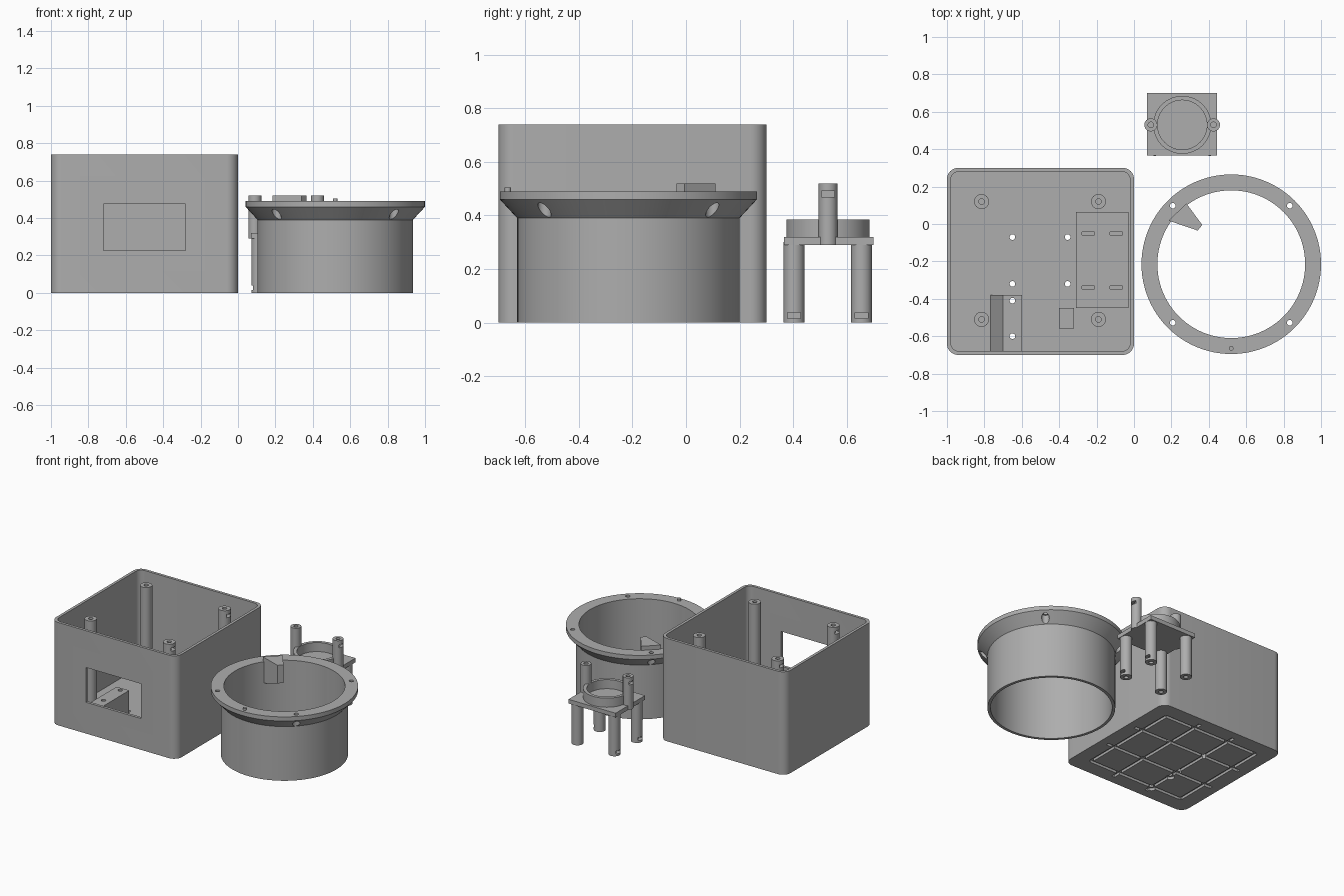
import bpy, bmesh
from math import cos, sin, pi, radians
from mathutils import Matrix, Vector

if "Cube" in bpy.data.objects:
    bpy.data.objects.remove(bpy.data.objects["Cube"], do_unlink=True)

grey = bpy.data.materials.new("plain grey")
grey.use_nodes = True
grey.diffuse_color = (0.42, 0.42, 0.42, 1)
grey.node_tree.nodes["Principled BSDF"].inputs["Base Color"].default_value = grey.diffuse_color


def finish(name, bm):
    bmesh.ops.recalc_face_normals(bm, faces=bm.faces)
    mesh = bpy.data.meshes.new(name)
    bm.to_mesh(mesh)
    bm.free()
    obj = bpy.data.objects.new(name, mesh)
    bpy.context.collection.objects.link(obj)
    mesh.materials.append(grey)
    return obj


def box(name, lo, hi):
    bm = bmesh.new()
    lo, hi = Vector(lo), Vector(hi)
    bmesh.ops.create_cube(bm, size=1, matrix=Matrix.Translation((lo + hi) / 2)
                          @ Matrix.Diagonal((*(hi - lo), 1)))
    return finish(name, bm)


def prism(name, outline, direction):
    """Extrude a closed outline of 3D points along a direction."""
    bm = bmesh.new()
    face = bm.faces.new([bm.verts.new(p) for p in outline])
    top = bmesh.ops.extrude_face_region(bm, geom=[face])["geom"]
    moved = [v for v in top if isinstance(v, bmesh.types.BMVert)]
    bmesh.ops.translate(bm, vec=direction, verts=moved)
    return finish(name, bm)


def lathe(name, profile, x, y, steps=24):
    """Revolve an (r, z) profile; points on the axis close the solid."""
    bm = bmesh.new()
    verts = [bm.verts.new((r, 0, z)) for r, z in profile]
    loop = profile[0][0] > 0
    edges = [bm.edges.new(p) for p in zip(verts, verts[1:])]
    if loop:
        edges.append(bm.edges.new((verts[-1], verts[0])))
    bmesh.ops.spin(bm, geom=verts + edges, cent=(0, 0, 0), axis=(0, 0, 1),
                   angle=2 * pi, steps=steps, use_merge=True)
    bmesh.ops.remove_doubles(bm, verts=bm.verts, dist=1e-5)
    bmesh.ops.translate(bm, vec=(x, y, 0), verts=bm.verts)
    return finish(name, bm)


def rod(x, y, r, z0, z1):
    return lathe("rod", [(0, z0), (r, z0), (r, z1), (0, z1)], x, y, 20)


def cut(obj, *cutters):
    for cutter in cutters:
        mod = obj.modifiers.new("cut", "BOOLEAN")
        mod.operation, mod.solver, mod.object = "DIFFERENCE", "EXACT", cutter
        bpy.context.view_layer.objects.active = obj
        bpy.ops.object.modifier_apply(modifier=mod.name)
        bpy.data.objects.remove(cutter, do_unlink=True)


def rounded(x0, y0, x1, y1, r, z):
    pts = []
    corners = [(x1 - r, y1 - r), (x0 + r, y1 - r), (x0 + r, y0 + r), (x1 - r, y0 + r)]
    for i, (cx, cy) in enumerate(corners):
        for k in range(9):
            a = radians(90 * i + 90 * k / 8)
            pts.append((cx + r * cos(a), cy + r * sin(a), z))
    return pts


def post(name, x, y, r, z0, z1, hole_end, side):
    """Screw post with a blind hole at one end and a nut slot facing sideways."""
    if hole_end == "top":
        profile = [(0, z0), (r, z0), (r, z1), (.015, z1), (.015, z1 - .1), (0, z1 - .1)]
        z = z1 - .04
    else:
        profile = [(0, z1), (r, z1), (r, z0), (.015, z0), (.015, z0 + .1), (0, z0 + .1)]
        z = z0 + .027
    obj = lathe(name, profile, x, y)
    xs = sorted((x - side * .018, x + side * .06))
    cut(obj, box("slot", (xs[0], y - .025, z - .011), (xs[1], y + .025, z + .011)))
    return obj


# Open case with a window in the front wall
case = prism("case", rounded(-1, -.7, 0, .3, .06, 0), (0, 0, .74))
cut(case,
    prism("cavity", rounded(-.98, -.68, -.02, .28, .045, .035), (0, 0, 1)),
    box("window", (-.72, -.8, .225), (-.28, -.6, .475)))

# Grooves in the underside; the outer ones stop short of the corners
for offset in (-.38, -.14, .14, .38):
    reach = .44 if abs(offset) < .2 else .38
    cut(case,
        box("groove", (-.5 + offset - .012, -.2 - reach, -.1), (-.5 + offset + .012, -.2 + reach, .018)),
        box("groove", (-.5 - reach, -.2 + offset - .012, -.1), (-.5 + reach, -.2 + offset + .012, .018)))

# Fittings on the case floor
bracket = prism("bracket", [(-.77, -.68, .03), (-.7, -.68, .22), (-.6, -.68, .22), (-.6, -.68, .03)],
                (0, .3, 0))
for y in (-.41, -.6):
    cut(bracket, rod(-.65, y, .015, -.1, .5))
    cut(case, rod(-.65, y, .015, -.1, .5), rod(-.65, y, .028, -.1, .02))
for x in (-.65, -.355):
    for y in (-.07, -.32):
        cut(case, rod(x, y, .015, -.1, .5))
box("floor_block", (-.4, -.56, .03), (-.32, -.45, .12))
tray = box("strap_plate", (-.31, -.45, .03), (-.03, .065, .06))
for x in (-.245, -.095):
    for y in (-.05, -.34):
        cut(tray, box("slot", (x - .033, y - .008, .04), (x + .033, y + .008, .2)))

# Lid screw posts
for x, side in ((-.815, -1), (-.19, 1)):
    for y in (-.51, .12):
        post("case_post", x, y, .04, .03, .73, "top", side)

# Round collar with a flared flange
CX, CY = .52, -.215
collar = lathe("collar", [(.395, 0), (.415, 0), (.415, .39), (.48, .46), (.48, .49), (.395, .49)],
               CX, CY, 96)
for sx in (-1, 1):
    for sy in (-1, 1):
        hx, hy = CX + sx * .313, CY + sy * .313
        cut(collar, rod(hx, hy, .015, .3, .6), rod(hx, hy, .025, .3, .455))
lathe("locating_pin", [(0, .48), (.012, .48), (.012, .505), (0, .505)], CX, CY - .45)

# Tapering wedge fixed to the inside of the collar
wedge = prism("collar_wedge", [(.185, .018, .33), (.28, .11, .33), (.365, -.005, .39), (.34, -.035, .39)],
              (0, 0, .5))
cut(wedge, box("trim", (0, -.5, .52), (1, .5, 1.2)))

# Small stand: plate, cup ring, legs and upright posts
box("stand_plate", (.07, .365, .29), (.445, .7, .32))
lathe("stand_ring", [(.132, .31), (.155, .31), (.155, .385), (.132, .385)], .258, .53, 64)
for x, side in ((.11, -1), (.405, 1)):
    for y in (.403, .655):
        post("stand_leg", x, y, .039, 0, .3, "bottom", side)
for x, side in ((.09, -1), (.425, 1)):
    post("stand_post", x, .53, .035, .29, .52, "top", side)

# Smooth the round walls and keep edges crisp
for obj in bpy.context.scene.objects:
    if obj.type == "MESH" and grey.name in obj.data.materials:
        bpy.ops.object.select_all(action="DESELECT")
        obj.select_set(True)
        bpy.context.view_layer.objects.active = obj
        bpy.ops.object.shade_smooth_by_angle(angle=radians(30))
